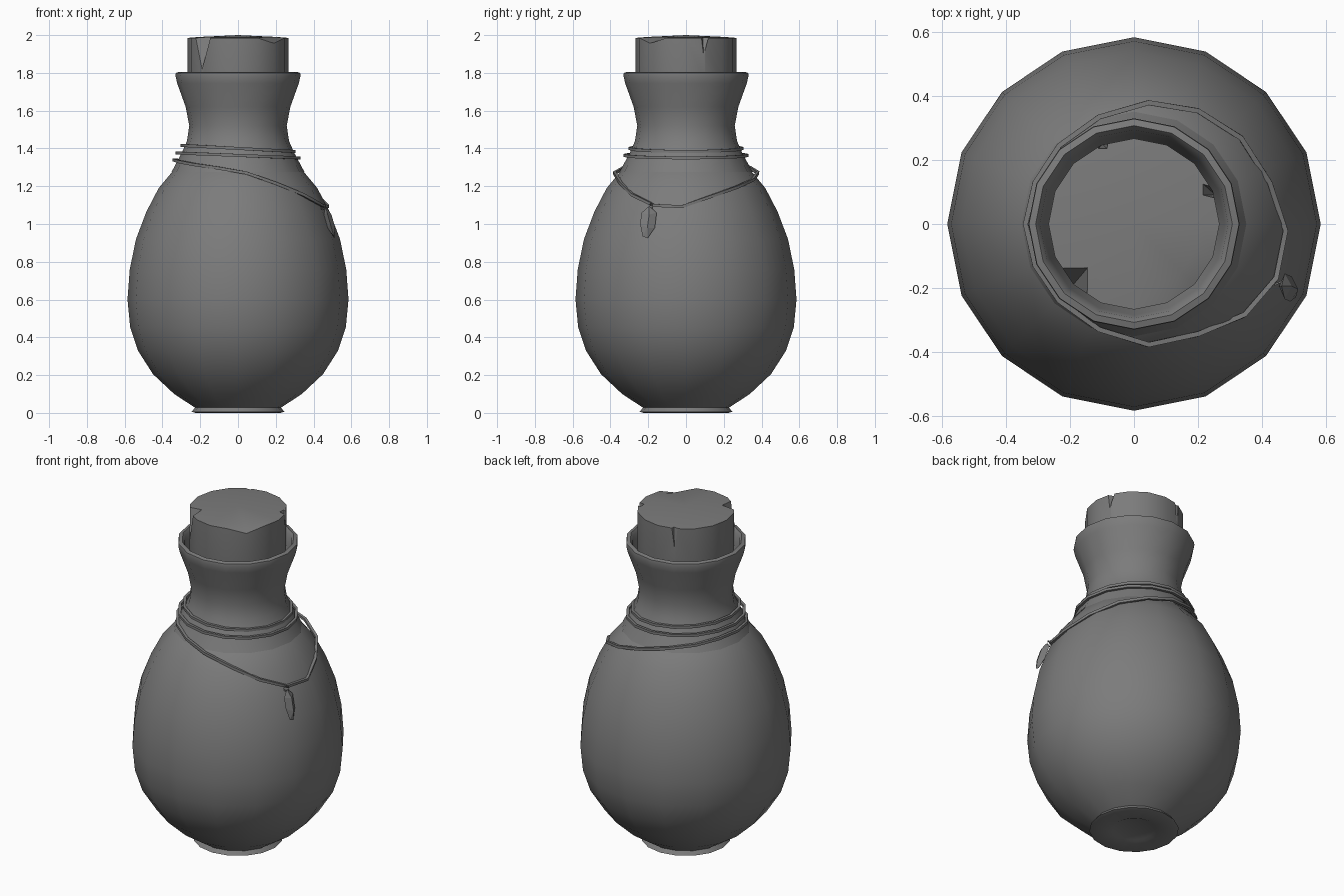
import bpy, bmesh
from math import cos, sin, pi, radians
from mathutils import Vector

if "Cube" in bpy.data.objects:
    bpy.data.objects.remove(bpy.data.objects["Cube"])

grey = bpy.data.materials.new("dark_grey")
grey.diffuse_color = (.2, .2, .2, 1)
grey.use_nodes = True
grey.node_tree.nodes["Principled BSDF"].inputs["Base Color"].default_value = grey.diffuse_color


def finish(name, bm, angle=None):
    bmesh.ops.remove_doubles(bm, verts=bm.verts, dist=1e-5)
    bmesh.ops.recalc_face_normals(bm, faces=bm.faces)
    me = bpy.data.meshes.new(name)
    bm.to_mesh(me)
    bm.free()
    me.materials.append(grey)
    ob = bpy.data.objects.new(name, me)
    bpy.context.collection.objects.link(ob)
    bpy.ops.object.select_all(action='DESELECT')
    ob.select_set(True)
    bpy.context.view_layer.objects.active = ob
    if angle:
        bpy.ops.object.shade_smooth_by_angle(angle=radians(angle))
    return ob


def lathe(profile, n=16):
    bm = bmesh.new()
    rings = [[bm.verts.new((r * cos(2 * pi * i / n), r * sin(2 * pi * i / n), z))
              for i in range(n)] if r else [bm.verts.new((0, 0, z))] for r, z in profile]
    for a, b in zip(rings, rings[1:]):
        for i in range(n):
            j = (i + 1) % n
            f = [a[i % len(a)], a[j % len(a)], b[j % len(b)], b[i % len(b)]]
            bm.faces.new(list(dict.fromkeys(f)))
    return bm


def cord(name, pts, rad=0.011, sides=4):
    # closed square-section string along a loop of points
    bm = bmesh.new()
    pts = [Vector(p) for p in pts]
    n, rings = len(pts), []
    for i, p in enumerate(pts):
        t = (pts[(i + 1) % n] - pts[i - 1]).normalized()
        side = t.cross(Vector((0, 0, 1))).normalized()
        up = side.cross(t)
        rings.append([bm.verts.new(p + rad * (side * cos(a) + up * sin(a)))
                      for a in [2 * pi * (k + .5) / sides for k in range(sides)]])
    for i in range(n):
        a, b = rings[i], rings[(i + 1) % n]
        for k in range(sides):
            m = (k + 1) % sides
            bm.faces.new((a[k], a[m], b[m], b[k]))
    return finish(name, bm, 30)


# egg-shaped body with a shallow recessed base and a foot
finish("body", lathe([
    (0, .01), (.115, .01), (.13, .003), (.225, 0), (.245, .006), (.228, .028),
    (.338, .1), (.45, .205), (.53, .33), (.571, .455), (.585, .6), (.573, .76),
    (.54, .92), (.485, 1.065), (.42, 1.19), (.345, 1.28), (.28, 1.33), (0, 1.33)]), 50)

# waisted neck with an open rim
finish("neck", lathe([
    (.352, 1.275), (.296, 1.38), (.27, 1.44), (.258, 1.52), (.277, 1.62), (.322, 1.745),
    (.331, 1.785), (.329, 1.80), (.308, 1.806), (.295, 1.79), (.285, 1.74), (.25, 1.62),
    (.235, 1.52), (0, 1.52)]), 50)

# stopper with one dented rim corner
bm = lathe([(0, 1.53), (.225, 1.53), (.255, 1.66), (.268, 1.75), (.268, 1.985),
            (.21, 1.99), (0, 2.0)])
corner = Vector((cos(-pi / 4), sin(-pi / 4)))
for v in bm.verts:
    if v.co.z > 1.98 and v.co.xy.length > .25 and v.co.xy.normalized().dot(corner) > .99:
        v.co.z = 1.957
stopper = finish("stopper", bm, 35)


def notch(corners, tip):
    bm = bmesh.new()
    top = [bm.verts.new((x, y, 2.03)) for x, y in corners]
    apex = bm.verts.new(tip)
    bm.faces.new(top)
    for i in range(len(top)):
        bm.faces.new((top[i - 1], top[i], apex))
    cutter = finish("notch_cutter", bm)
    cutter.hide_render = True
    mod = stopper.modifiers.new("notch", 'BOOLEAN')
    mod.operation, mod.object, mod.solver = 'DIFFERENCE', cutter, 'EXACT'
    bpy.context.view_layer.objects.active = stopper
    bpy.ops.object.modifier_apply(modifier=mod.name)
    bpy.data.objects.remove(cutter)


# chips in the stopper edge
notch([(-.25, -.125), (-.135, -.125), (-.135, -.25), (-.28, -.28)], (-.192, -.192, 1.81))
notch([(.2, .14), (.2, .09), (.28, .07), (.28, .115)], (.254, .092, 1.89))
notch([(-.13, .28), (-.115, .232), (-.08, .232), (-.07, .29)], (-.099, .25, 1.85))

# string wraps round the neck, slightly tilted
for name, r, z, tilt in (("upper_wrap", .296, 1.40, .016), ("lower_wrap", .323, 1.363, .013)):
    cord(name, [(r * cos(pi * i / 8), r * sin(pi * i / 8), z - tilt * cos(pi * i / 8))
                for i in range(16)])

# hanging string loop
cord("hanging_loop", [
    (-.34, 0, 1.34), (-.31, -.13, 1.33), (-.235, -.24, 1.315), (-.11, -.33, 1.297),
    (.045, -.378, 1.27), (.20, -.345, 1.215), (.345, -.285, 1.155), (.445, -.17, 1.098),
    (.475, -.02, 1.092), (.425, .13, 1.145), (.335, .27, 1.195), (.20, .355, 1.235),
    (.045, .38, 1.272), (-.11, .335, 1.30), (-.235, .245, 1.32), (-.31, .13, 1.335)])

# faceted charm hanging against the body: outline in (y, z), leaning outward
bm = bmesh.new()
lean = lambda z: .465 + (1.085 - z) * .28
outline = [(-.195, 1.095), (-.235, 1.06), (-.243, 1.0), (-.23, .935), (-.203, .925),
           (-.165, .98), (-.155, 1.06)]
rim = [bm.verts.new((lean(z), y, z)) for y, z in outline]
for s in (-1, 1):
    u, l = [bm.verts.new((lean(z) + s * .02, y, z)) for y, z in ((-.195, 1.05), (-.205, .98))]
    for f in ((rim[0], rim[1], u), (rim[1], rim[2], l, u), (rim[2], rim[3], l),
              (rim[3], rim[4], l), (rim[4], rim[5], l), (rim[5], rim[6], u, l),
              (rim[6], rim[0], u)):
        bm.faces.new(f)
finish("charm", bm)

# small ring tying the charm to the string
cord("charm_ring", [(.452 + .014 * cos(pi * i / 4), -.185 + .006 * cos(pi * i / 4),
                     1.092 + .016 * sin(pi * i / 4)) for i in range(8)], .004)
